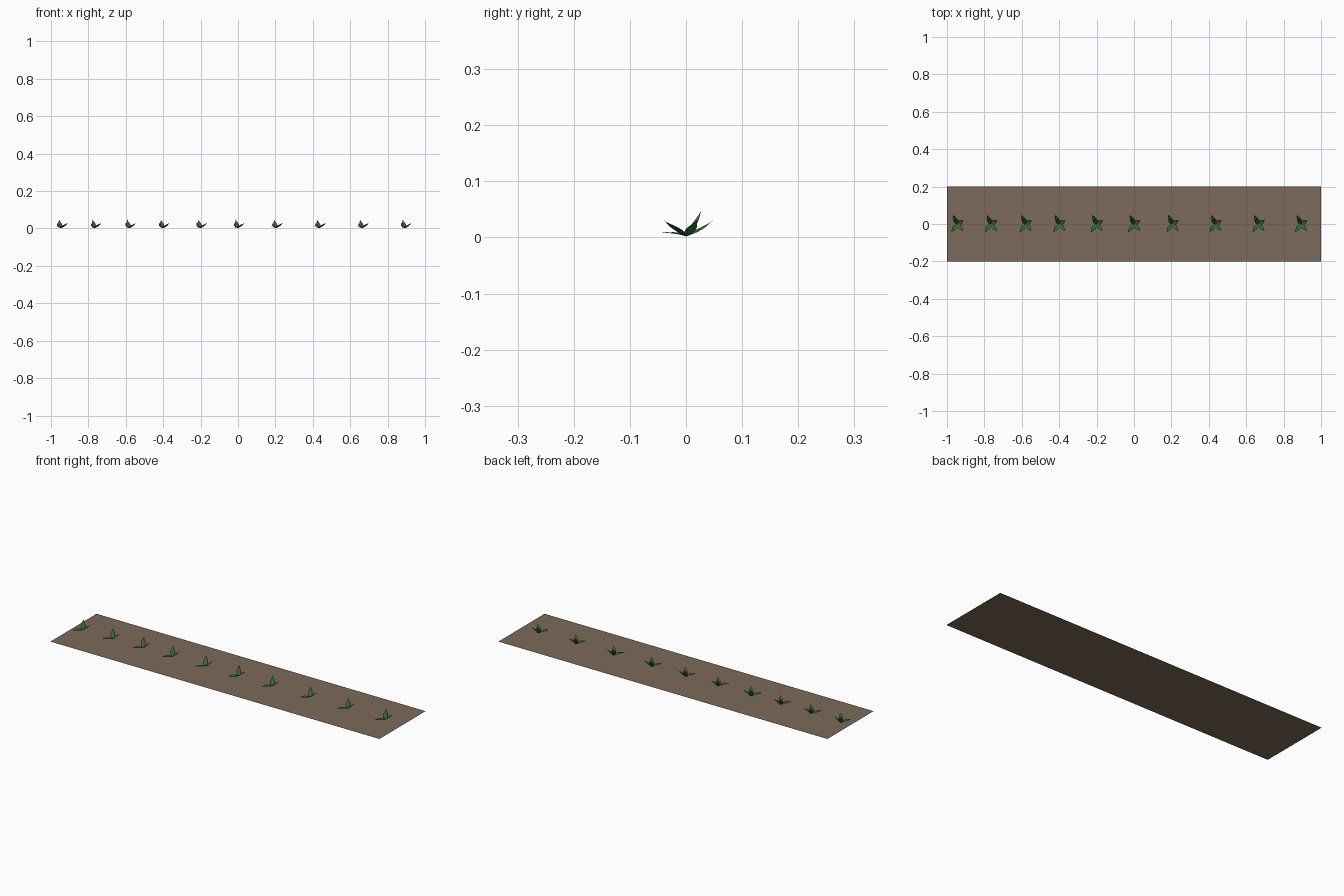
import bpy, bmesh, math
from mathutils import Vector

if "Cube" in bpy.data.objects:
    bpy.data.objects.remove(bpy.data.objects["Cube"])

def mat(name, c):
    m = bpy.data.materials.new(name)
    m.diffuse_color = (*c, 1)
    m.use_nodes = True
    m.node_tree.nodes["Principled BSDF"].inputs["Base Color"].default_value = m.diffuse_color
    return m

def obj(name, bm, m):
    me = bpy.data.meshes.new(name)
    bm.to_mesh(me)
    bm.free()
    me.materials.append(m)
    o = bpy.data.objects.new(name, me)
    bpy.context.collection.objects.link(o)
    return o

soil = mat("soil", (0.20, 0.145, 0.10))
green = mat("leaf_green", (0.035, 0.13, 0.045))

# flat soil strip
bm = bmesh.new()
bm.faces.new([bm.verts.new(p) for p in ((-1, -.2, 0), (1, -.2, 0), (1, .2, 0), (-1, .2, 0))])
obj("soil_bed", bm, soil)

# pointed leaf with a shallow fold along its midrib, arching toward its tip
def leaf(bm, tip, width, arch, fold=0.2):
    tip = Vector(tip)
    base = Vector((0, 0, 0.002))
    flat = Vector((tip.x, tip.y, 0)).normalized()
    side = Vector((-flat.y, flat.x, 0))
    axis = (tip - base).normalized()
    up = axis.cross(side)
    rows = []
    n = 8
    for i in range(n + 1):
        t = i / n
        w = width * (0.12 + 0.88 * math.sin(math.pi * t ** 0.85)) * (1 - t ** 4) / 2
        c = base.lerp(tip, t) + up * arch * math.sin(math.pi * t)
        if i == n:
            rows.append([bm.verts.new(c)] * 3)
        else:
            rows.append([bm.verts.new(c + side * s * w + up * abs(s) * fold * w) for s in (-1, 0, 1)])
    for a, b in zip(rows, rows[1:]):
        for j in (0, 1):
            q = list(dict.fromkeys((a[j], b[j], b[j + 1], a[j + 1])))
            f = bm.faces.new(q)
            f.smooth = True

# one plant: five leaves, two low in front, three rising behind
bm = bmesh.new()
leaf(bm, (-.033, -.046, .008), .024, .002)
leaf(bm, (.034, -.039, .030), .022, -.001)
leaf(bm, (.034, .020, .031), .022, -.002)
leaf(bm, (-.022, .047, .030), .024, -.004)
leaf(bm, (-.012, .027, .048), .024, -.004)
bmesh.ops.recalc_face_normals(bm, faces=bm.faces)
first = obj("plant_1", bm, green)

# repeat the plant along the row
xs = (-.945, -.765, -.58, -.40, -.20, .0, .205, .435, .665, .893)
for i, x in enumerate(xs):
    o = first
    if i:
        o = bpy.data.objects.new(f"plant_{i + 1}", first.data)
        bpy.context.collection.objects.link(o)
    o.location = (x, 0, 0)
